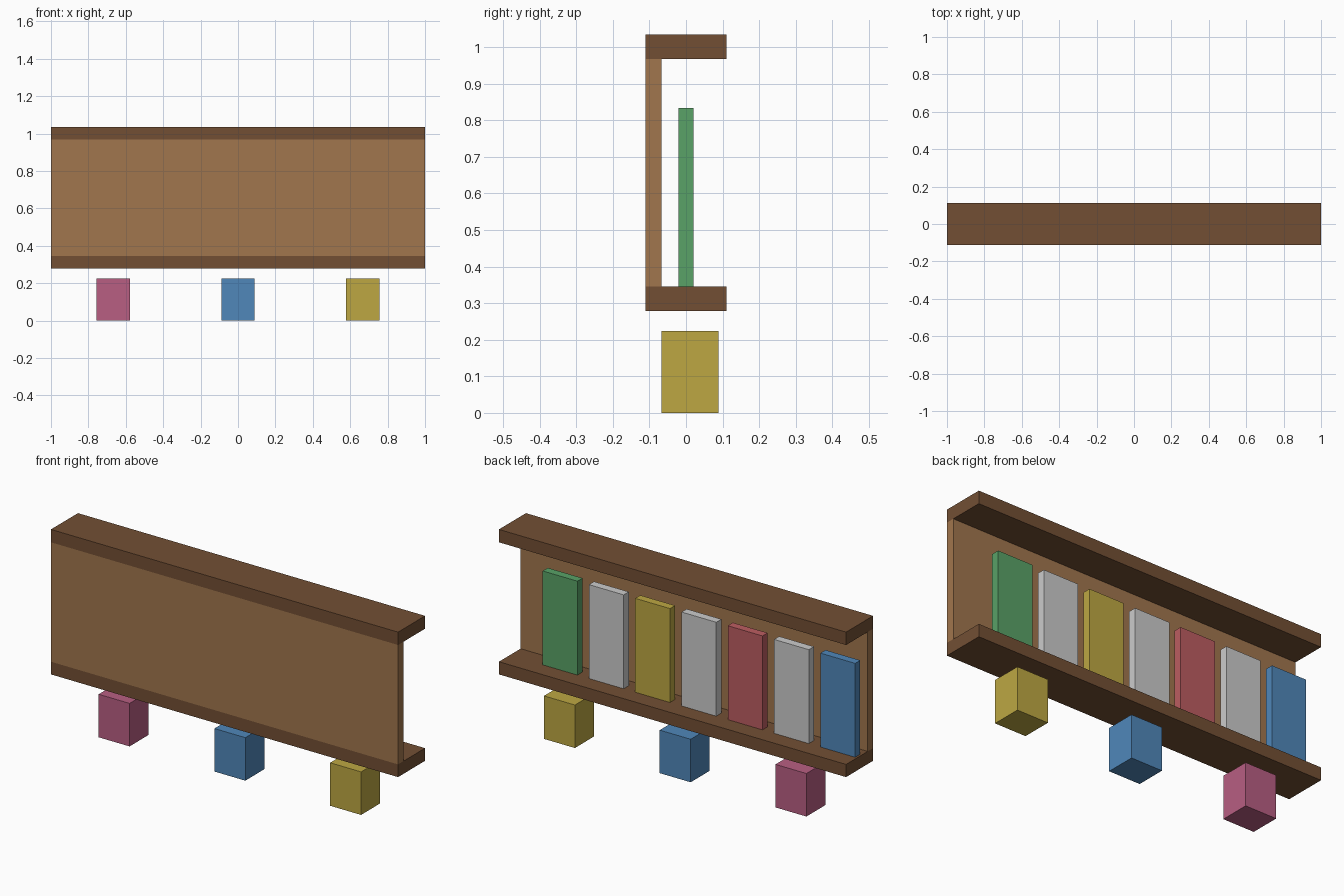
import bpy
import bmesh
from mathutils import Vector

if "Cube" in bpy.data.objects:
    bpy.data.objects.remove(bpy.data.objects["Cube"])


def material(name, rgb):
    m = bpy.data.materials.new(name)
    m.diffuse_color = (*rgb, 1)
    m.use_nodes = True
    m.node_tree.nodes["Principled BSDF"].inputs["Base Color"].default_value = m.diffuse_color
    return m


def box(name, x, y, z, mat=None):
    """Box from (min, max) ranges on each axis, origin at its centre."""
    lo, hi = Vector((x[0], y[0], z[0])), Vector((x[1], y[1], z[1]))
    bm = bmesh.new()
    bmesh.ops.create_cube(bm, size=1)
    bmesh.ops.scale(bm, vec=hi - lo, verts=bm.verts)
    mesh = bpy.data.meshes.new(name)
    bm.to_mesh(mesh)
    bm.free()
    if mat:
        mesh.materials.append(mat)
    obj = bpy.data.objects.new(name, mesh)
    obj.location = (lo + hi) / 2
    bpy.context.collection.objects.link(obj)
    return obj


dark_wood = material("dark_wood", (0.17, 0.078, 0.034))
light_wood = material("light_wood", (0.355, 0.18, 0.075))
blue = material("blue", (0.08, 0.243, 0.49))
red = material("red", (0.50, 0.11, 0.12))
yellow = material("yellow", (0.51, 0.39, 0.055))
green = material("green", (0.10, 0.36, 0.135))
pink = material("pink", (0.48, 0.113, 0.224))

# Shelf boards and the panel between them
box("bottom_board", (-1, 1), (-0.111, 0.111), (0.279, 0.345), dark_wood)
box("top_board", (-1, 1), (-0.111, 0.111), (0.967, 1.034), dark_wood)
box("panel", (-1, 1), (-0.111, -0.067), (0.345, 0.967), light_wood)

# Row of upright slabs standing on the bottom board
for i, mat in enumerate((blue, None, red, None, yellow, None, green)):
    cx = -0.889 + 0.2667 * i
    box(f"slab_{i + 1}", (cx - 0.1, cx + 0.1), (-0.021, 0.021), (0.345, 0.834), mat)

# Three blocks below the shelf
for i, mat in enumerate((pink, blue, yellow)):
    cx = (i - 1) * 0.667
    box(f"block_{i + 1}", (cx - 0.089, cx + 0.089), (-0.067, 0.089), (0, 0.224), mat)
